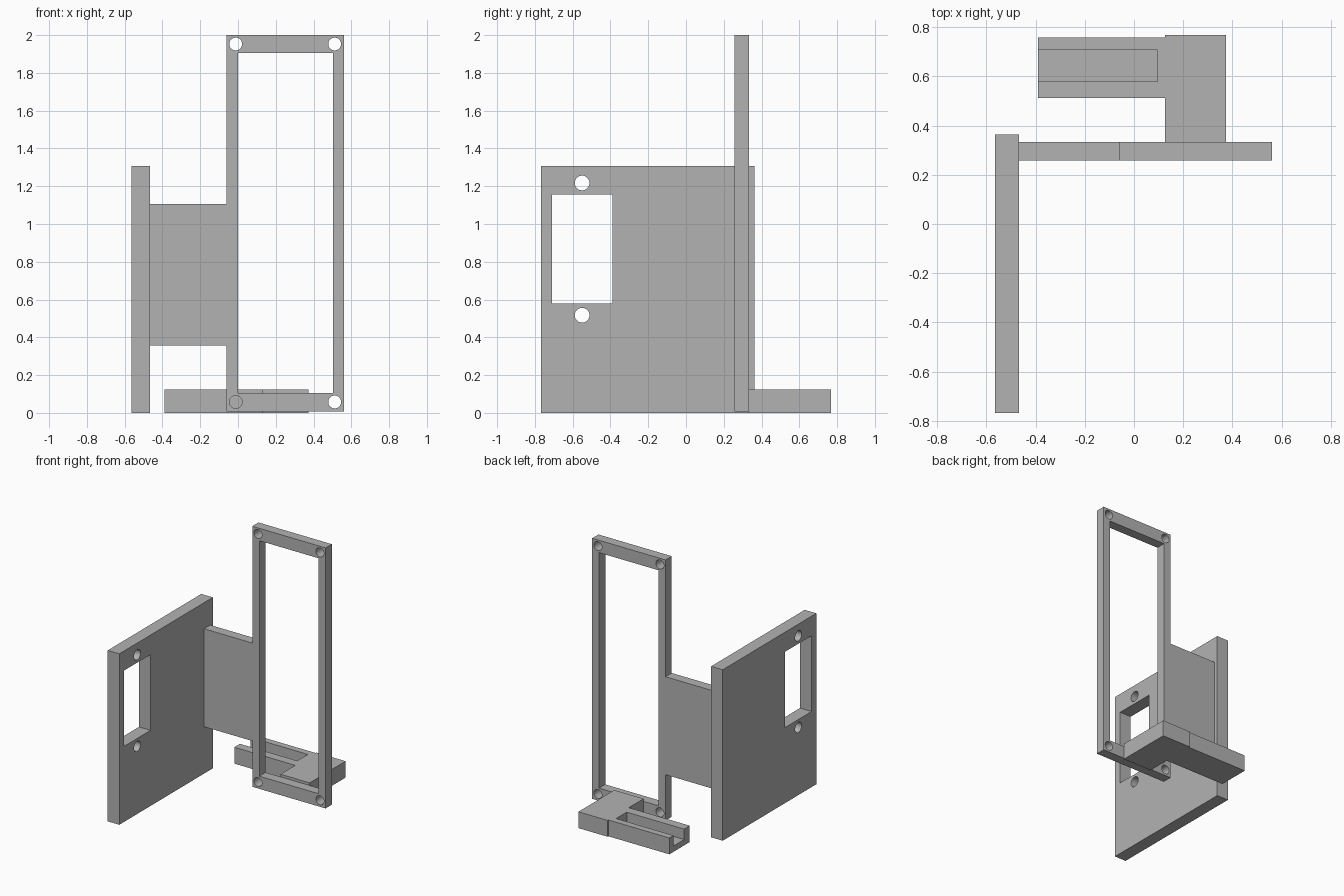
import bpy
import math

if "Cube" in bpy.data.objects:
    bpy.data.objects.remove(bpy.data.objects["Cube"], do_unlink=True)

grey = bpy.data.materials.new("plain grey")
grey.use_nodes = True
colour = (0.45, 0.45, 0.45, 1)
grey.diffuse_color = colour
grey.node_tree.nodes["Principled BSDF"].inputs["Base Color"].default_value = colour


def box(name, x, y, z):
    """Box spanning three (low, high) ranges."""
    bpy.ops.mesh.primitive_cube_add(size=1)
    ob = bpy.context.object
    ob.name = name
    ob.location = [sum(r) / 2 for r in (x, y, z)]
    ob.scale = [r[1] - r[0] for r in (x, y, z)]
    bpy.ops.object.transform_apply(location=True, rotation=True, scale=True)
    ob.data.materials.append(grey)
    return ob


def drill(centre, radius, rotation):
    """Round cutter."""
    bpy.ops.mesh.primitive_cylinder_add(vertices=40, radius=radius, depth=0.3,
                                        location=centre, rotation=rotation)
    ob = bpy.context.object
    ob.data.materials.append(grey)
    return ob


def combine(target, other, operation):
    """Apply a boolean and remove the second object."""
    mod = target.modifiers.new(operation.lower(), 'BOOLEAN')
    mod.operation = operation
    mod.solver = 'EXACT'
    mod.object = other
    bpy.context.view_layer.objects.active = target
    bpy.ops.object.modifier_apply(modifier=mod.name)
    bpy.data.objects.remove(other, do_unlink=True)


def soften(ob):
    bpy.ops.object.select_all(action='DESELECT')
    ob.select_set(True)
    bpy.context.view_layer.objects.active = ob
    bpy.ops.object.shade_smooth_by_angle(angle=math.radians(30))


# Side plate with a rectangular window and two screw holes
plate = box("side_plate", (-0.565, -0.467), (-0.767, 0.363), (0, 1.307))
combine(plate, box("window_cutter", (-0.7, -0.3), (-0.71, -0.39), (0.578, 1.157)), 'DIFFERENCE')
for z in (0.517, 1.217):
    combine(plate, drill((-0.516, -0.55, z), 0.039, (0, math.pi / 2, 0)), 'DIFFERENCE')
soften(plate)

# Tall open frame joined to the plate by a web, with corner screw holes
depth = (0.258, 0.333)
frame = box("tall_frame", (-0.06, 0.56), depth, (0.008, 2.0))
combine(frame, box("web", (-0.467, -0.03), depth, (0.358, 1.107)), 'UNION')
combine(frame, box("opening_cutter", (0, 0.502), (0.1, 0.5), (0.105, 1.905)), 'DIFFERENCE')
for x in (-0.012, 0.512):
    for z in (0.058, 1.953):
        combine(frame, drill((x, 0.295, z), 0.034, (math.pi / 2, 0, 0)), 'DIFFERENCE')
soften(frame)

# Foot block behind the frame, and its side arm with an open-ended groove
box("foot_block", (0.126, 0.373), (0.333, 0.767), (0, 0.125))
arm = box("grooved_arm", (-0.39, 0.126), (0.512, 0.758), (0, 0.125))
combine(arm, box("groove_cutter", (-0.5, 0.095), (0.58, 0.708), (0.045, 0.3)), 'DIFFERENCE')
